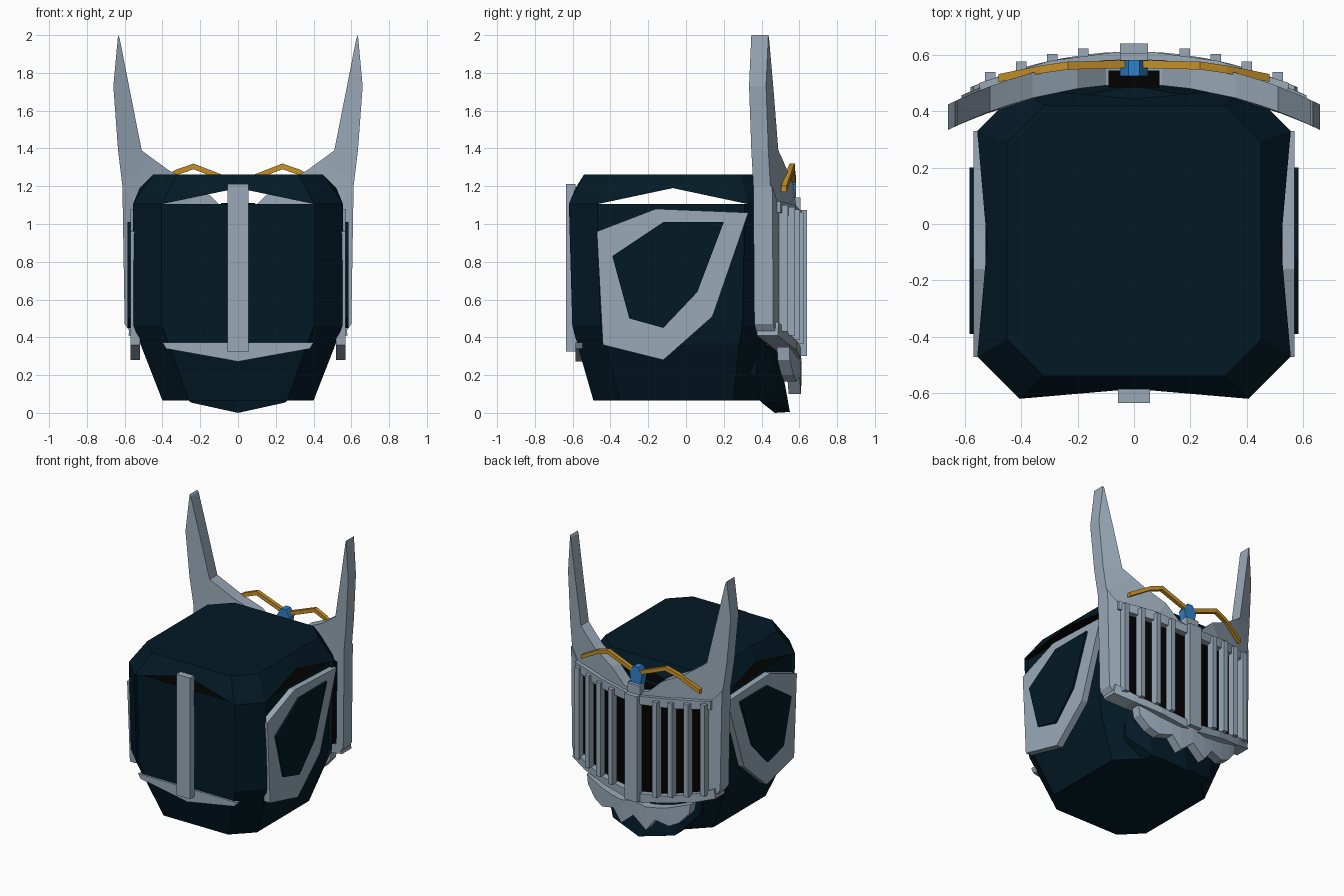
import bpy, bmesh
from mathutils import Vector

if "Cube" in bpy.data.objects:
    bpy.data.objects.remove(bpy.data.objects["Cube"], do_unlink=True)


def material(name, rgb):
    m = bpy.data.materials.new(name)
    m.use_nodes = True
    m.diffuse_color = (*rgb, 1)
    m.node_tree.nodes["Principled BSDF"].inputs["Base Color"].default_value = (*rgb, 1)
    return m


NAVY = material("dark navy", (0.0008, 0.010, 0.019))
STEEL = material("steel grey", (0.32, 0.40, 0.48))
BLACK = material("visor black", (0.0005, 0.0004, 0.0003))
GOLD = material("gold", (0.56, 0.28, 0.02))
BLUE = material("gem blue", (0.03, 0.22, 0.60))


def loft(name, rings, mats, mirror=False):
    """Closed solid through rings of equal point count."""
    bm = bmesh.new()
    vs = [[bm.verts.new(p) for p in r] for r in rings]
    n = len(vs[0])
    for a, b in zip(vs, vs[1:]):
        for i in range(n):
            j = (i + 1) % n
            bm.faces.new((a[i], a[j], b[j], b[i]))
    bm.faces.new(vs[0])
    bm.faces.new(vs[-1])
    bmesh.ops.recalc_face_normals(bm, faces=bm.faces)
    me = bpy.data.meshes.new(name)
    bm.to_mesh(me)
    bm.free()
    ob = bpy.data.objects.new(name, me)
    bpy.context.collection.objects.link(ob)
    for m in mats:
        me.materials.append(m)
    if mirror:
        ob.modifiers.new("Mirror", 'MIRROR')
    return ob


def box(name, x0, x1, y0, y1, z0, z1, mat, mirror=False):
    ring = lambda z: [(x0, y0, z), (x1, y0, z), (x1, y1, z), (x0, y1, z)]
    return loft(name, [ring(z0), ring(z1)], [mat], mirror)


def arc(x):
    """Front surface of the curved face mask."""
    return 0.60 - 0.37 * x * x


def ribbon(name, sections, offset, thick, mat):
    """Mirrored strip bent along the mask; each section is (x, z, x, z)."""
    rings = []
    for xa, za, xb, zb in sections:
        ya, yb = arc(xa) + offset, arc(xb) + offset
        rings.append([(xa, ya, za), (xb, yb, zb), (xb, yb - thick, zb), (xa, ya - thick, za)])
    return loft(name, rings, [mat], True)


def octagon(hx, yb, yf, c, z, recess=None, mid=None):
    """Chamfered rectangle; long sides may be recessed or get a raised midpoint."""
    p = [(hx, yb + c), (hx, yf - c), (hx - c, yf), (c - hx, yf),
         (-hx, yf - c), (-hx, yb + c), (c - hx, yb), (hx - c, yb)]
    out = []
    for i in range(0, 8, 2):
        a, b = Vector((*p[i], z)), Vector((*p[i + 1], z))
        d = (b - a).normalized()
        inward = Vector((-d.y, d.x, 0))
        out.append(a)
        if recess is not None:
            out += [a + inward * recess, b + inward * recess]
        if mid is not None:
            out.append((a + b) / 2 + inward * mid[0] + Vector((0, 0, mid[1])))
        out.append(b)
    return out


# Helmet shell with recessed side panels, black inside the top gap
body = loft("helmet_body", [
    octagon(0.40, -0.49, 0.39, 0.14, 0.065, recess=0.001),
    octagon(0.515, -0.575, 0.43, 0.15, 0.36, recess=0.004),
    octagon(0.552, -0.602, 0.45, 0.15, 0.46, recess=0.03),
    octagon(0.556, -0.62, 0.46, 0.15, 1.105, recess=0.03)], [NAVY, BLACK])
for f in body.data.polygons:
    if f.normal.z > 0.9:
        f.material_index = 1

# Crown cap, arched away from the body on every side
cap = loft("helmet_crown", [
    octagon(0.45, -0.54, 0.42, 0.13, 1.262, mid=(0, 0)),
    octagon(0.556, -0.62, 0.48, 0.15, 1.105, mid=(0.035, 0.085)),
    octagon(0.40, -0.48, 0.34, 0.11, 1.205, mid=(0, 0))], [NAVY, BLACK])
for f in cap.data.polygons:
    if f.normal.z < -0.05:
        f.material_index = 1

# Rear spine and lower lip
box("rear_spine", -0.056, 0.056, -0.635, -0.585, 0.325, 1.212, STEEL)
lip = [(-0.4, 0.372), (-0.38, 0.34), (0, 0.272), (0.38, 0.34), (0.4, 0.372)]
loft("rear_lip", [[(x, y, z) for x, z in lip] for y in (-0.586, -0.53)], [STEEL])

# Side guards
guard = [(-0.472, 0.96), (-0.16, 1.08), (0.33, 1.06), (0.14, 0.51), (-0.12, 0.28), (-0.44, 0.36)]
inner = [(-0.39, 0.83), (-0.12, 1.01), (0.20, 1.01), (0.06, 0.64), (-0.12, 0.45), (-0.30, 0.50)]
loft("side_guard", [[(x, y, z) for y, z in guard] for x in (0.52, 0.569)], [STEEL], True)
loft("side_guard_panel", [[(x, y, z) for y, z in inner] for x in (0.53, 0.584)], [NAVY], True)

# Horned crest, side posts and grille frame
ribbon("horned_crest", [
    (0.635, 2.0, 0.627, 1.985), (0.66, 1.73, 0.577, 1.73), (0.635, 1.39, 0.51, 1.39),
    (0.612, 1.2, 0.45, 1.345), (0.55, 1.07, 0.36, 1.28), (0.3, 1.05, 0.2, 1.20),
    (0.12, 1.03, 0.1, 1.105), (0, 1.02, 0, 1.08)], -0.015, 0.09, STEEL)
ribbon("side_post", [(0.612, 1.2, 0.53, 1.1), (0.60, 0.47, 0.52, 0.47),
                     (0.56, 0.41, 0.51, 0.42)], -0.005, 0.10, STEEL)
ribbon("grille_top_lip", [(0.55, 1.06, 0.55, 1.12), (0.3, 1.03, 0.3, 1.10),
                          (0.06, 1.01, 0.06, 1.07), (0, 1.01, 0, 1.065)], 0.012, 0.07, STEEL)
ribbon("grille_bottom_rim", [(0.58, 0.41, 0.57, 0.48), (0.45, 0.37, 0.45, 0.43),
                             (0.25, 0.33, 0.25, 0.38), (0, 0.28, 0, 0.345)], 0.01, 0.11, STEEL)

# Dark visor behind the bars
ribbon("visor", [(0.53, 0.46, 0.53, 1.08), (0.4, 0.41, 0.4, 1.07),
                 (0.2, 0.36, 0.2, 1.06), (0, 0.34, 0, 1.06)], -0.035, 0.06, BLACK)
box("brow_recess", -0.09, 0.09, 0.485, 0.545, 1.0, 1.112, BLACK)

# Grille bars
for i, x in enumerate((0.18, 0.29, 0.40, 0.51)):
    y = arc(x)
    box("grille_bar_%d" % (i + 1), x - 0.018, x + 0.018, y - 0.02, y + 0.035,
        0.33 + 0.2 * x, 1.045 + 0.11 * x, STEEL, True)
box("grille_centre_bar", -0.05, 0.05, 0.58, 0.64, 0.30, 1.075, STEEL)

# Jaw guard with jagged lower edge
ribbon("jaw_guard", [(0.41, 0.28, 0.42, 0.35), (0.34, 0.20, 0.36, 0.33), (0.27, 0.165, 0.27, 0.30),
                     (0.17, 0.19, 0.17, 0.28), (0.10, 0.10, 0.10, 0.27),
                     (0, 0.185, 0, 0.29)], 0.012, 0.065, STEEL)

# Chin plate, slanted forward
loft("chin", [
    [(0.40, 0.28, 0.37), (0.40, 0.38, 0.37), (0.38, 0.37, 0.2), (0.38, 0.28, 0.2)],
    [(0.27, 0.34, 0.36), (0.27, 0.44, 0.36), (0.25, 0.49, 0.055), (0.25, 0.40, 0.055)],
    [(0, 0.38, 0.36), (0, 0.49, 0.34), (0, 0.55, 0.005), (0, 0.47, 0.0)]], [NAVY], True)

# Bent gold antennae
path = [(0.03, 0.567, 1.225), (0.235, 0.562, 1.305), (0.33, 0.548, 1.272), (0.48, 0.518, 1.185)]
loft("antenna", [[(x, y - 0.014, z - 0.015), (x, y + 0.014, z - 0.015),
                  (x, y + 0.014, z + 0.015), (x, y - 0.014, z + 0.015)] for x, y, z in path],
     [GOLD], True)

# Brow gem on its mount
box("gem_mount", -0.05, 0.05, 0.55, 0.605, 1.03, 1.14, STEEL)
gem = [(-0.035, 1.12), (0.035, 1.12), (0.05, 1.21), (0.02, 1.26), (-0.02, 1.26), (-0.05, 1.21)]
loft("brow_gem", [[(x, y, z) for x, z in gem] for y in (0.525, 0.582)], [BLUE])
